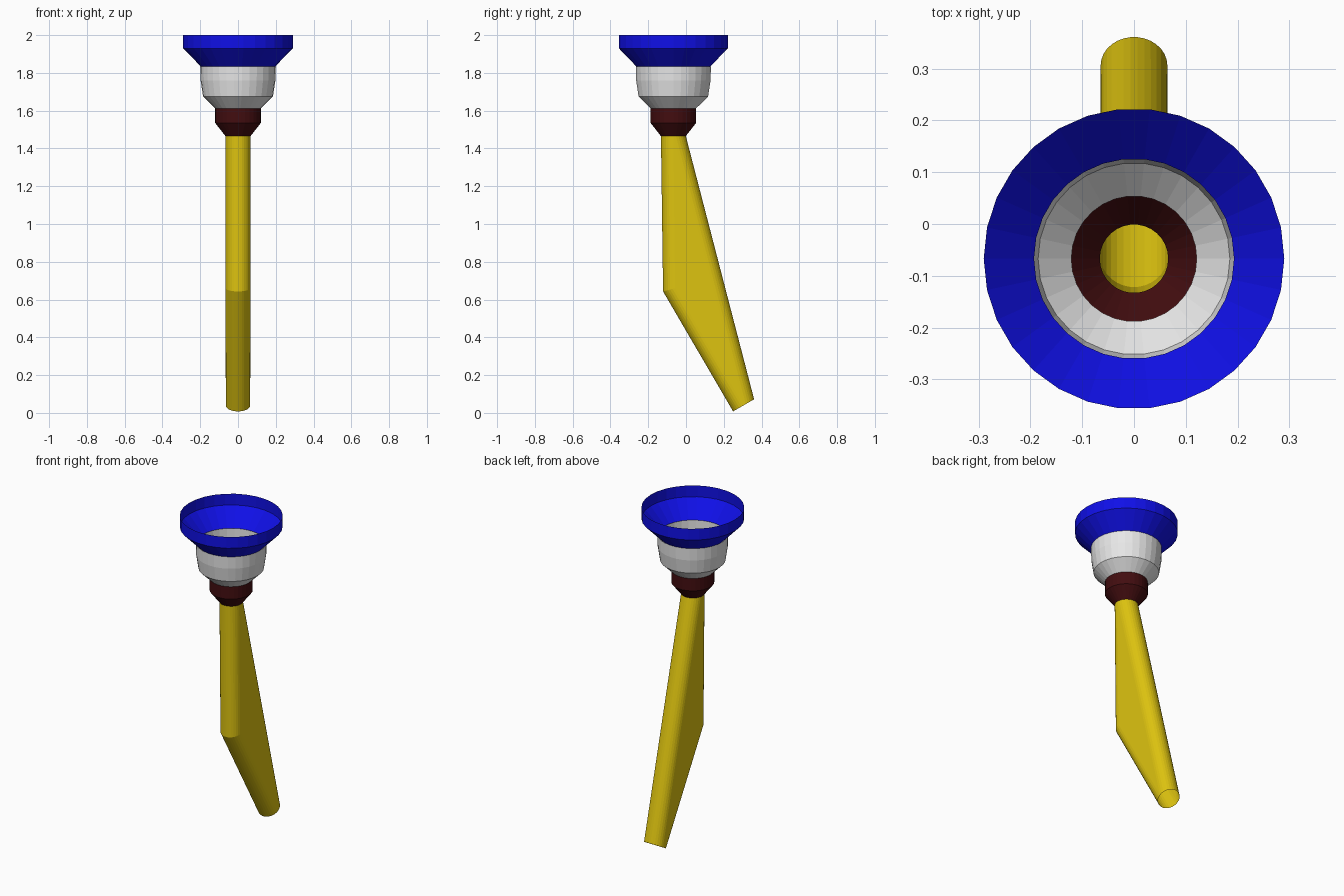
import bpy, bmesh
from math import cos, sin, pi, radians
from mathutils import Vector

if "Cube" in bpy.data.objects:
    bpy.data.objects.remove(bpy.data.objects["Cube"])

SIDES = 30
AXIS_Y = -0.067
TUBE_R = 0.066


def material(name, rgb):
    mat = bpy.data.materials.new(name)
    mat.use_nodes = True
    mat.diffuse_color = (*rgb, 1)
    mat.node_tree.nodes["Principled BSDF"].inputs["Base Color"].default_value = (*rgb, 1)
    return mat


def finish(name, bm, mat):
    mesh = bpy.data.meshes.new(name)
    bm.to_mesh(mesh)
    bm.free()
    mesh.materials.append(mat)
    obj = bpy.data.objects.new(name, mesh)
    bpy.context.collection.objects.link(obj)
    return obj


def ring(bm, centre, radius, tilt=0.0):
    """Circle of vertices, leaning about the x axis by tilt degrees."""
    t = radians(tilt)
    verts = []
    for i in range(SIDES):
        a = 2 * pi * i / SIDES
        x, y = radius * cos(a), radius * sin(a)
        verts.append(bm.verts.new(Vector(centre) + Vector((x, y * cos(t), y * sin(t)))))
    return verts


def revolved_shell(name, profile, mat):
    """Open thin shell turned from (radius, height) points, bottom to top."""
    bm = bmesh.new()
    rings = [ring(bm, (0, AXIS_Y, z), r) for r, z in profile]
    for low, high in zip(rings, rings[1:]):
        for i in range(SIDES):
            j = (i + 1) % SIDES
            bm.faces.new((low[i], low[j], high[j], high[i]))
    return finish(name, bm, mat)


blue = material("blue", (0.005, 0.005, 0.8))
white = material("white", (0.8, 0.8, 0.8))
dark_red = material("dark red", (0.055, 0.004, 0.005))
yellow = material("yellow", (0.73, 0.55, 0.005))

# Stacked funnel shells
revolved_shell("funnel_rim", [(0.193, 1.83), (0.29, 1.93), (0.29, 2.0)], blue)
revolved_shell("funnel_bowl", [(0.121, 1.612), (0.185, 1.675), (0.198, 1.76), (0.2, 1.835)], white)
revolved_shell("funnel_collar", [(TUBE_R, 1.465), (0.121, 1.535), (0.121, 1.612)], dark_red)

# Bent spout: hull around three rings, open at both ends
bm = bmesh.new()
top = ring(bm, (0, AXIS_Y, 1.467), TUBE_R)
bend = ring(bm, (0, -0.058, 0.66), TUBE_R, 15)
outlet = ring(bm, (0, 0.305, 0.04), 0.0645, 30)
ends = [set(top), set(outlet)]
bmesh.ops.convex_hull(bm, input=bm.verts[:])
caps = [f for f in bm.faces if any(set(f.verts) <= end for end in ends)]
bmesh.ops.delete(bm, geom=caps, context='FACES')
loose = [v for v in bm.verts if not v.link_faces]
bmesh.ops.delete(bm, geom=loose, context='VERTS')
bmesh.ops.recalc_face_normals(bm, faces=bm.faces[:])
finish("spout", bm, yellow)
